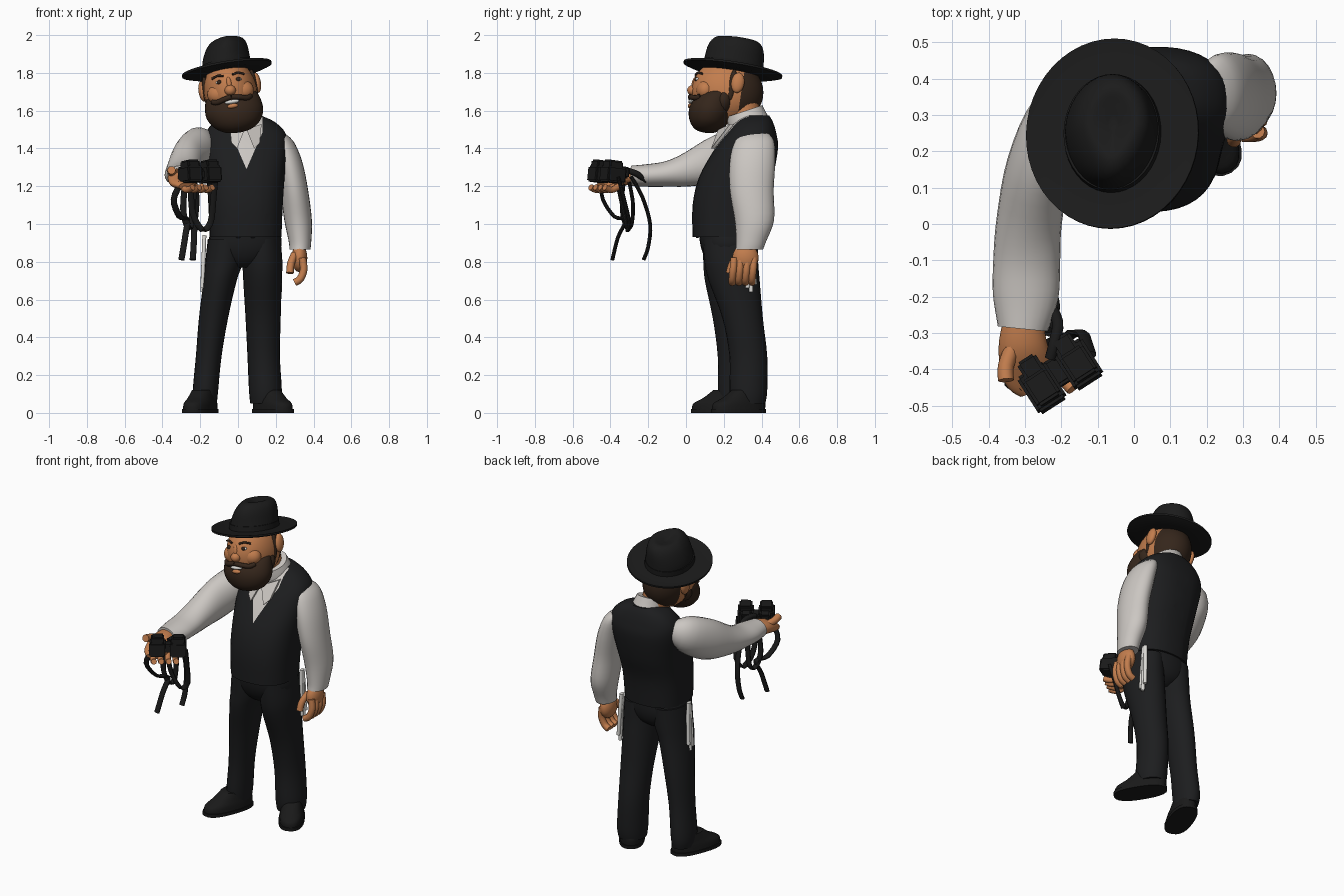
import bpy, bmesh, math
from mathutils import Matrix, Vector

if "Cube" in bpy.data.objects:
    bpy.data.objects.remove(bpy.data.objects["Cube"])

made = []


def material(name, r, g, b):
    m = bpy.data.materials.new(name)
    m.use_nodes = True
    m.diffuse_color = (r, g, b, 1)
    bsdf = next(n for n in m.node_tree.nodes if n.type == 'BSDF_PRINCIPLED')
    bsdf.inputs["Base Color"].default_value = (r, g, b, 1)
    bsdf.inputs["Roughness"].default_value = 0.8
    return m


CLOTH = material("black cloth", .012, .0125, .0135)
FELT = material("black felt", .011, .011, .011)
LEATHER = material("black leather", .01, .01, .01)
SKIN = material("skin", .54, .205, .075)
HAIR = material("brown hair", .035, .019, .011)
SHIRT = material("shirt white", .6, .57, .54)
WHITE = material("thread white", .72, .71, .68)
I = Matrix.Identity(4)


def finish(name, bm, mats, M=I):
    bmesh.ops.recalc_face_normals(bm, faces=bm.faces)
    me = bpy.data.meshes.new(name)
    bm.to_mesh(me)
    bm.free()
    me.transform(M)
    ob = bpy.data.objects.new(name, me)
    bpy.context.collection.objects.link(ob)
    for m in mats:
        me.materials.append(m)
    made.append(ob)
    return ob


def spline(rows, steps):
    """Smooth interpolation through rows of numbers."""
    rows = [Vector(r) for r in rows]
    out = []
    for i in range(len(rows) - 1):
        a, b = rows[max(i - 1, 0)], rows[i]
        c, d = rows[i + 1], rows[min(i + 2, len(rows) - 1)]
        for s in range(steps):
            t = s / steps
            out.append(b + (c - a) * (t / 2)
                       + (a * 2 - b * 5 + c * 4 - d) * (t * t / 2)
                       + (b * 3 - a - c * 3 + d) * (t ** 3 / 2))
    return out + [rows[-1]]


def skin_rings(rows, ref=None, sides=24, steps=4, power=1, yaw=0, pinch=0):
    """Rows are x, y, z, radius, radius; ref gives rings square to the path."""
    bm = bmesh.new()
    rows = spline(rows, steps)
    rings = []
    for i, row in enumerate(rows):
        R = Matrix.Rotation(yaw, 3, 'Z')
        u, v = R @ Vector((1, 0, 0)), R @ Vector((0, 1, 0))
        if ref:
            t = Vector(rows[min(i + 1, len(rows) - 1)][:3]) - Vector(rows[max(i - 1, 0)][:3])
            u = t.cross(Vector(ref)).normalized()
            v = u.cross(t).normalized()
        ring = []
        for k in range(sides):
            a = math.tau * k / sides
            p, q = (math.copysign(abs(f) ** power, f) for f in (math.cos(a), math.sin(a)))
            p *= 1 - pinch * max(0, -q) * i / len(rows)
            ring.append(bm.verts.new(Vector(row[:3]) + u * p * row[3] + v * q * row[4]))
        rings.append(ring)
    for a, b in zip(rings, rings[1:]):
        for k in range(sides):
            j = (k + 1) % sides
            bm.faces.new((a[k], a[j], b[j], b[k]))
    bm.faces.new(rings[0])
    bm.faces.new(rings[-1])
    return bm


def loft(name, rows, mat, M=I, **kw):
    return finish(name, skin_rings(rows, **kw), [mat], M)


def tube(name, pts, r, mat, M=I, ref=(1, 0, 0), r2=None):
    return loft(name, [(*p, r, r2 or r) for p in pts], mat, M, ref=ref, sides=10)


def ball_mesh(loc, rad, seg=32):
    bm = bmesh.new()
    bmesh.ops.create_uvsphere(bm, u_segments=seg, v_segments=seg // 2, radius=1,
                              matrix=Matrix.LocRotScale(Vector(loc), None, Vector(rad)))
    return bm


def ball(name, loc, rad, mat, M=I, seg=20):
    return finish(name, ball_mesh(loc, rad, seg), [mat], M)


def box(name, loc, size, mat, M=I):
    bm = bmesh.new()
    bmesh.ops.create_cube(bm, size=1, matrix=Matrix.LocRotScale(Vector(loc), None, Vector(size)))
    bmesh.ops.bevel(bm, geom=bm.edges[:], offset=.008, segments=2, affect='EDGES')
    return finish(name, bm, [mat], M)


def plate(name, pts, depth, mat):
    bm = bmesh.new()
    f = bm.faces.new([bm.verts.new(p) for p in pts])
    g = bmesh.ops.extrude_face_region(bm, geom=[f])["geom"]
    bmesh.ops.translate(bm, vec=(0, depth, 0), verts=[e for e in g if isinstance(e, bmesh.types.BMVert)])
    finish(name, bm, [mat])


def cut(bm, co, no):
    bmesh.ops.bisect_plane(bm, geom=bm.verts[:] + bm.edges[:] + bm.faces[:],
                           plane_co=co, plane_no=no)


# Vest, with the shirt front showing in the V neck
bm = skin_rings([(.04, .215, .93, .19, .18), (.04, .225, 1.1, .197, .19),
                 (.04, .265, 1.25, .207, .195), (.04, .32, 1.4, .222, .167),
                 (.04, .345, 1.48, .212, .133), (.035, .36, 1.54, .16, .1),
                 (.03, .37, 1.575, .09, .07)], sides=40, power=.82, yaw=.03)
for s in (-1, 1):
    cut(bm, (.045, 0, 1.29), (s * 2.3, 0, 1))
    cut(bm, (.045 + s * .085, 0, 0), (1, 0, 0))
for f in bm.faces:
    c = f.calc_center_median()
    d = abs(c.x - .045)
    f.material_index = int(c.y < .33 and d < .085 and c.z - 1.29 > 2.3 * d)
finish("vest", bm, [CLOTH, SHIRT])
for s in (-1, 1):
    plate("vest_point", [(.04 + s * x, .215 - y, z) for x, y, z in
          ((.01, .13, .97), (.09, .115, .97), (.045, .16, .925), (.03, .165, .925))], .01, CLOTH)

# Neck and collar
loft("neck", [(.01, .33, 1.46, .085, .085), (-.01, .3, 1.64, .08, .085)], SKIN)
loft("collar", [(0, 0, -.06, .105, .12), (0, 0, 0, .1, .108), (-.01, 0, .05, .092, .1)], SHIRT,
     Matrix.Translation((.025, .325, 1.55)) @ Matrix.Rotation(.32, 4, 'X'))
for s in (-1, 1):
    plate("collar_flap", [(.04 + s * x, y, z) for x, y, z in
          ((.085, .235, 1.53), (.005, .17, 1.5), (.045, .133, 1.4), (.075, .155, 1.43))], .02, SHIRT)

# Trousers
loft("trouser_seat", [(.025, .23, .77, .05, .08), (.03, .233, .81, .14, .125),
                      (.036, .23, .88, .193, .152), (.04, .225, .98, .18, .16)], CLOTH, power=.9)
loft("left_trouser_leg", [(.13, .235, .92, .095, .145), (.13, .24, .8, .105, .142),
                          (.13, .255, .7, .102, .135),
                          (.133, .3, .5, .093, .107), (.136, .33, .3, .086, .1),
                          (.145, .33, .12, .087, .1), (.145, .33, .05, .08, .09)], CLOTH)
loft("right_trouser_leg", [(-.06, .23, .92, .1, .145), (-.073, .23, .8, .1, .138),
                           (-.095, .23, .7, .088, .13),
                           (-.13, .25, .5, .077, .108), (-.155, .26, .3, .068, .092),
                           (-.172, .265, .12, .067, .096), (-.172, .265, .05, .06, .085)], CLOTH)

# Shoes
for name, x, y, half, yaw in (("left_shoe", .185, .278, .16, .54), ("right_shoe", -.2, .185, .165, -.36)):
    M = Matrix.Translation((x, y, 0)) @ Matrix.Rotation(yaw, 4, 'Z')
    loft(name, [(0, 0, .015, .071, half - .005), (0, .005, .05, .068, half - .008),
                (0, .03, .08, .062, half - .04), (0, .055, .12, .055, half - .07)], LEATHER, M, power=.85)
    loft(name + "_sole", [(0, 0, 0, .075, half), (0, 0, .02, .075, half)], LEATHER, M, power=.8, steps=1)

# Sleeves
loft("left_sleeve", [(.2, .365, 1.49, .03, .06), (.232, .362, 1.44, .06, .103), (.267, .352, 1.33, .073, .12),
                     (.297, .348, 1.18, .074, .116), (.318, .362, 1.02, .073, .104),
                     (.328, .345, .91, .06, .08), (.328, .335, .865, .055, .073)], SHIRT)
loft("right_sleeve", [(-.14, .345, 1.43, .05, .06), (-.2, .295, 1.41, .088, .108), (-.26, .16, 1.34, .09, .122),
                      (-.288, .01, 1.287, .09, .09), (-.295, -.1, 1.265, .092, .068),
                      (-.298, -.2, 1.257, .09, .06), (-.306, -.288, 1.255, .069, .054)],
     SHIRT, ref=(0, 0, 1))

# Hanging left hand
ball("left_palm", (.325, .315, .82), (.042, .07, .075), SKIN)
for i in range(4):
    y = .255 + .035 * i
    tube("left_finger", [(.34, y, .82), (.348, y - .005, .76), (.33, y - .01, .71), (.3, y - .01, .69)],
         .02, SKIN, ref=(0, 1, 0))
tube("left_thumb", [(.3, .28, .84), (.28, .245, .79), (.275, .23, .74)], .02, SKIN, ref=(0, 1, 0))

# Outstretched right hand
loft("right_palm", [(-.305, -.27, 1.255, .056, .042), (-.305, -.34, 1.245, .068, .044),
                    (-.29, -.41, 1.215, .072, .032), (-.27, -.45, 1.2, .05, .02)], SKIN, ref=(0, 0, 1))
for i in range(4):
    x, y = -.3 + .035 * i, -.43 + .025 * i
    tube("right_finger", [(x, y, 1.2), (x + .03, y - .04, 1.18), (x + .06, y - .075, 1.195)],
         .017, SKIN, ref=(0, 0, 1))
tube("right_thumb", [(-.33, -.33, 1.26), (-.352, -.39, 1.275), (-.352, -.43, 1.285)], .022, SKIN, ref=(0, 0, 1))

# Binoculars
M = Matrix.Translation((-.208, -.41, 1.265)) @ Matrix.Rotation(.57, 4, 'Z') @ Matrix.Rotation(-.12, 4, 'X')
for s in (-1, 1):
    box("binocular_barrel", (s * .06, -.01, -.005), (.092, .115, .085), LEATHER, M)
    box("binocular_eyepiece", (s * .055, .05, .015), (.06, .06, .06), LEATHER, M)
    box("binocular_cap", (s * .06, -.015, .045), (.075, .085, .05), LEATHER, M)
box("binocular_bridge", (0, .005, -.005), (.06, .08, .05), LEATHER, M)

# Neck strap of the binoculars, in hanging loops and loose ends
for pts in ([(-.3, -.45, 1.22), (-.34, -.44, 1.13), (-.31, -.38, 1.04), (-.27, -.32, 1.02),
             (-.28, -.36, .93), (-.3, -.39, .81)],
            [(-.24, -.29, 1.25), (-.22, -.23, 1.14), (-.23, -.19, 1.0), (-.235, -.2, .88), (-.24, -.225, .81)],
            [(-.28, -.33, 1.22), (-.29, -.34, 1.08), (-.27, -.32, .99), (-.25, -.29, .99),
             (-.24, -.28, 1.1), (-.23, -.3, 1.22)],
            [(-.12, -.36, 1.25), (-.13, -.33, 1.14), (-.145, -.3, 1.01), (-.19, -.31, .97),
             (-.24, -.33, 1.06), (-.25, -.36, 1.2)]):
    tube("strap", pts, .01, LEATHER, r2=.017)
tube("strap_top", [(-.24, -.21, 1.23), (-.21, -.27, 1.27), (-.22, -.33, 1.285), (-.23, -.37, 1.28)], .016, LEATHER)

# Knotted fringes at the hips
for x, y in ((-.178, .225), (.21, .345)):
    for i, low in enumerate((.66, .64, .68)):
        d = (i - 1) * .016
        tube("fringe", [(x, y + d / 2, .94), (x * 1.03, y + d, .8), (x * 1.06, y + d * 1.2, low)], .011, WHITE)

# Head, tilted; hair covers the back of the skull
H = Matrix.Translation((-.04, .22, 1.7)) @ Matrix.Rotation(-.16, 4, 'Y') @ Matrix.Rotation(-.15, 4, 'X')
bm = ball_mesh((0, 0, 0), (.14, .19, .175), 40)
cut(bm, (0, .075, 0), (0, 1, 0))
cut(bm, (0, 0, -.11), (0, 0, 1))
for f in bm.faces:
    c = f.calc_center_median()
    f.material_index = int(c.y > .075 and c.z > -.11)
finish("head", bm, [SKIN, HAIR], H)

# Beard, tapering to the chin and rising along the jaw
loft("beard", [(.012, -.085, -.232, .03, .025), (.01, -.085, -.222, .075, .058), (.008, -.08, -.19, .122, .092),
               (.005, -.075, -.14, .15, .112), (.003, -.068, -.09, .152, .112),
               (.002, -.05, -.04, .14, .095), (0, -.02, -.005, .12, .06)], HAIR, H, sides=32)
ball("beard_jaw", (.002, -.012, -.065), (.148, .068, .09), HAIR, H, 32)
ball("nose", (0, -.183, -.02), (.03, .03, .028), SKIN, H)
ball("nose_bridge", (0, -.175, .015), (.016, .02, .04), SKIN, H)
ball("teeth", (0, -.182, -.082), (.04, .016, .011), WHITE, H)
ball("lower_lip", (0, -.18, -.105), (.03, .017, .013), SKIN, H)
for s in (-1, 1):
    ball("ear", (s * .145, .05, .033), (.022, .035, .055), SKIN, H)
    ball("sideburn", (s * .127, .022, .02), (.018, .02, .085), HAIR, H)
    ball("cheek", (s * .06, -.115, -.02), (.065, .05, .055), SKIN, H)
    ball("eye", (s * .052, -.168, .034), (.018, .01, .009), WHITE, H)
    ball("iris", (s * .051, -.174, .034), (.013, .008, .011), HAIR, H)
    tube("eyebrow", [(s * .025, -.18, .062), (s * .055, -.167, .07), (s * .085, -.145, .062)], .006, HAIR, H,
         ref=(0, 0, 1))
    tube("moustache", [(0, -.19, -.056), (s * .04, -.184, -.063), (s * .08, -.16, -.07),
                       (s * .1, -.135, -.06)], .014, HAIR, H, ref=(0, 0, 1))

# Hat: brim, band and pinched, dented crown
B = H @ Matrix.Translation((0, .01, .115))
loft("hat_brim", [(0, 0, -.012, .13, .16), (0, 0, -.01, .2, .225), (0, 0, .003, .24, .264),
                  (0, 0, .014, .24, .264), (0, 0, .006, .2, .225), (0, 0, .012, .12, .15)],
     FELT, B, steps=1, sides=48)
loft("hat_band", [(0, 0, .005, .136, .165), (.002, 0, .042, .133, .161)], LEATHER, B, steps=1, sides=40)
loft("hat_crown", [(0, 0, 0, .132, .162), (.004, 0, .06, .127, .157), (.014, 0, .115, .114, .149),
                   (.022, .002, .152, .095, .13), (.025, .003, .17, .067, .098),
                   (.025, .003, .163, .035, .06), (.025, .003, .153, .01, .02)],
     FELT, B, sides=40, pinch=.5)

# Smooth shading with sharp edges kept
bpy.ops.object.select_all(action='DESELECT')
for ob in made:
    ob.select_set(True)
bpy.context.view_layer.objects.active = made[0]
bpy.ops.object.shade_smooth_by_angle(angle=math.radians(45))
